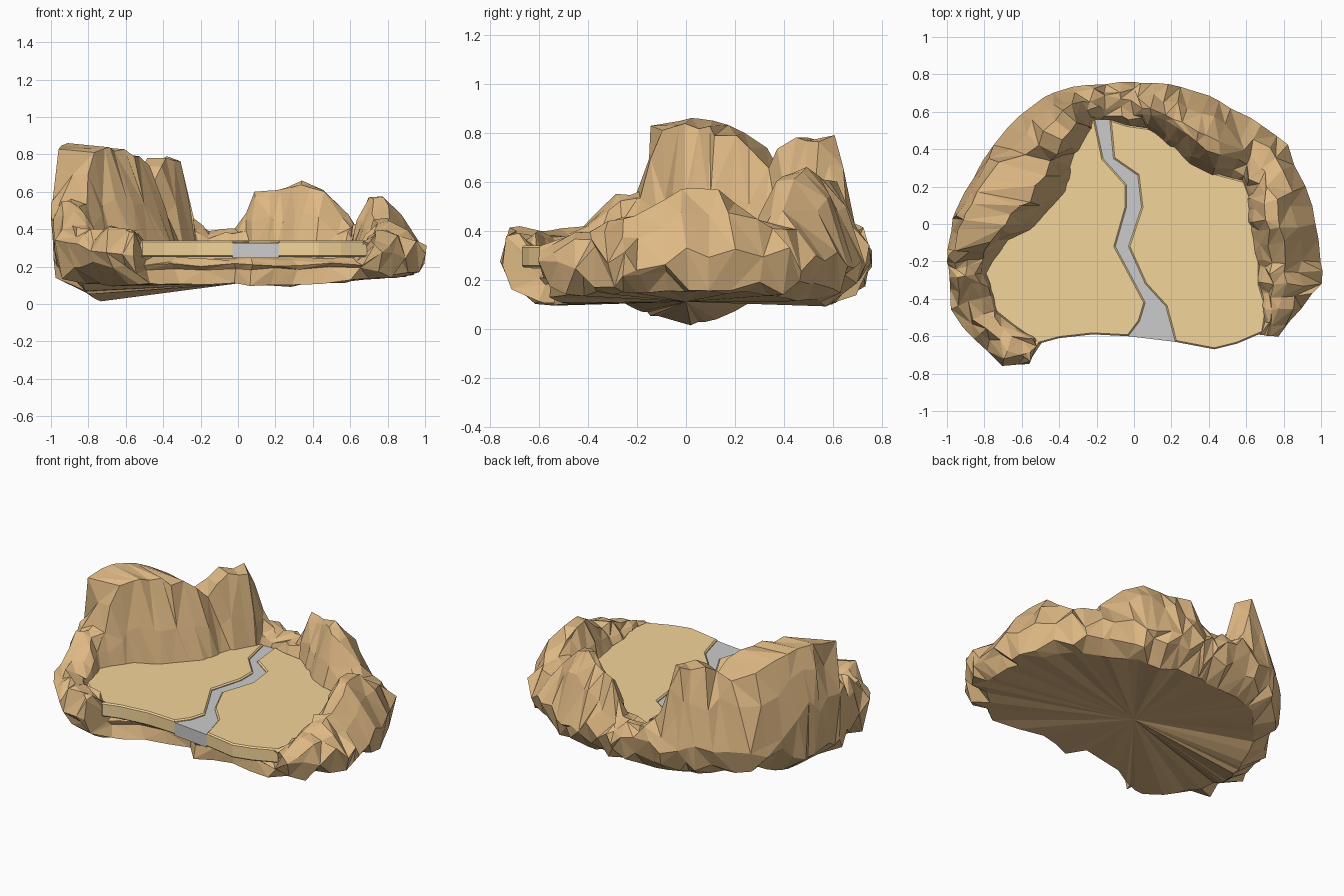
import bpy, bmesh, random
from mathutils import Vector

if "Cube" in bpy.data.objects:
    bpy.data.objects.remove(bpy.data.objects["Cube"])

random.seed(11)


def material(name, rgb):
    m = bpy.data.materials.new(name)
    m.diffuse_color = (*rgb, 1)
    m.use_nodes = True
    m.node_tree.nodes["Principled BSDF"].inputs["Base Color"].default_value = m.diffuse_color
    return m


def finish(bm, name, mat):
    bmesh.ops.recalc_face_normals(bm, faces=bm.faces)
    mesh = bpy.data.meshes.new(name)
    bm.to_mesh(mesh)
    bm.free()
    mesh.materials.append(mat)
    ob = bpy.data.objects.new(name, mesh)
    bpy.context.collection.objects.link(ob)
    return ob


def prism(name, outline, z0, z1, mat, bevel=0):
    bm = bmesh.new()
    face = bm.faces.new([bm.verts.new((x, y, z0)) for x, y in outline])
    ext = bmesh.ops.extrude_face_region(bm, geom=[face])
    for v in ext["geom"]:
        if isinstance(v, bmesh.types.BMVert):
            v.co.z = z1
    ob = finish(bm, name, mat)
    if bevel:
        mod = ob.modifiers.new("edge", "BEVEL")
        mod.width, mod.segments = bevel, 1
        mod.limit_method, mod.angle_limit = "ANGLE", 1.2
    return ob


rock_mat = material("rock", (0.73, 0.48, 0.23))
sand_mat = material("sand", (0.90, 0.66, 0.32))
path_mat = material("path_grey", (0.55, 0.55, 0.57))

# Cliff stations: outer x, y, inner x, y, crest height
stations = [
    (-.56, -.75, -.51, -.62, .39), (-.70, -.76, -.62, -.55, .43),
    (-.86, -.61, -.72, -.47, .40), (-.975, -.46, -.75, -.38, .43),
    (-.99, -.28, -.79, -.27, .55), (-1.0, -.20, -.75, -.19, .56),
    (-1.0, -.14, -.68, -.09, .83), (-.97, .03, -.56, -.02, .86),
    (-.94, .10, -.47, .08, .855), (-.86, .25, -.38, .18, .80),
    (-.75, .42, -.35, .30, .67), (-.60, .59, -.31, .40, .79),
    (-.48, .68, -.25, .50, .79), (-.33, .73, -.21, .55, .50),
    (-.15, .75, -.17, .57, .39), (0, .76, -.02, .53, .41),
    (.10, .755, .08, .51, .60), (.25, .735, .20, .42, .61),
    (.40, .69, .30, .33, .66), (.52, .62, .42, .27, .62),
    (.68, .53, .57, .23, .42), (.82, .42, .60, .15, .46),
    (.92, .20, .62, .08, .58), (.97, 0, .63, -.04, .57),
    (1.0, -.20, .65, -.20, .46), (1.0, -.32, .65, -.32, .44),
    (.90, -.45, .69, -.45, .40), (.77, -.60, .67, -.58, .34)]
# Low jagged footing under the open front edge
front = [(x, y, x * .85, y + .14, .25) for x, y in (
    (.67, -.58), (.5, -.54), (.32, -.49), (.2, -.53), (.08, -.56),
    (-.02, -.48), (-.2, -.5), (-.36, -.53), (-.5, -.6))]


def section(s, jitter):
    ox, oy, ix, iy, h = s
    low_front = h < .3
    tower = ox < -.8 and h > .7
    c = .14 if tower else (.55 if ox > 0 else .42)
    wide = min(.29 + (.2 if ox < -.9 and oy > -.3 else 0), h - .04)
    dip = max(0, 1 - ((ox + .98) ** 2 + (oy - .02) ** 2) ** .5 / .36)
    low = .105 + .08 * max(0, ox - .4) - .1 * dip
    sx = .9 if ox > 0 else .84
    pts = [Vector((ox * (sx - .08 * dip), oy * (.95 if low_front else .8), low)),
           Vector((ox * .97, oy * .95, .19))]
    for t, z in ((0, wide), (c * .5, wide + .6 * (h - wide)), (c, h), (.72, h - .02),
                 (.9, .34 + .4 * (h - .34)), (1.08, .27)):
        pts.append(Vector((ox + (ix - ox) * t, oy + (iy - oy) * t, z)))
    for i, p in enumerate(pts):
        if i < 7:
            amp = jitter * (.5 if low_front or i == 0 else 1)
            flat = .3 if i == 2 else 1
            p += Vector((random.uniform(-amp, amp) * flat,
                         random.uniform(-amp, amp) * flat,
                         random.uniform(-amp, amp)))
            if i in (1, 2, 3) and not low_front:
                p.z += random.uniform(-.05, .05)
        p.z = max(0, min(p.z, h))
    return pts


# Rock: ring of irregular cross-sections with added in-between sections
rings = []
for k, a in enumerate(stations):
    rings.append(section(a, .014))
    if k + 1 < len(stations):
        f = random.uniform(.35, .65)
        mid = [p + (q - p) * f for p, q in zip(a, stations[k + 1])]
        rings.append(section(mid, .028))
rings += [section(a, .02) for a in front]

bm = bmesh.new()
rows = [[bm.verts.new(p) for p in r] for r in rings]
hub = bm.verts.new((0, 0, .11))
for k, r in enumerate(rows):
    n = rows[(k + 1) % len(rows)]
    for i in range(len(r) - 1):
        q = [r[i], n[i], n[i + 1], r[i + 1]]
        if random.random() < .5:
            q = q[1:] + q[:1]
        bm.faces.new(q[:3])
        bm.faces.new([q[0], q[2], q[3]])
    bm.faces.new([r[0], n[0], hub])  # underside
finish(bm, "rock_cliffs", rock_mat)

# Sand floor on both sides of the path
left_bank = [(-.21, .56), (-.165, .35), (-.04, .21), (-.04, .09), (-.10, -.12),
             (-.03, -.25), (.06, -.42), (.03, -.52), (-.03, -.60)]
right_bank = [(-.13, .56), (-.11, .35), (.02, .26), (.04, .09), (-.03, -.12),
              (.06, -.32), (.17, -.44), (.20, -.55), (.22, -.63)]


def rim(part):
    return [(s[2] + (.02 if s[2] > 0 else -.02), s[3]) for s in part]


left_floor = left_bank + [(-.22, -.59), (-.40, -.61), (-.51, -.64)] + rim(stations[1:13])
right_floor = right_bank + [(.43, -.67), (.55, -.64)] + rim(stations[:14:-1])
prism("sand_floor_left", left_floor, .25, .34, sand_mat, .008)
prism("sand_floor_right", right_floor, .25, .34, sand_mat, .008)

# Winding path, set slightly below the sand
prism("winding_path", left_bank + right_bank[::-1], .245, .327, path_mat)
